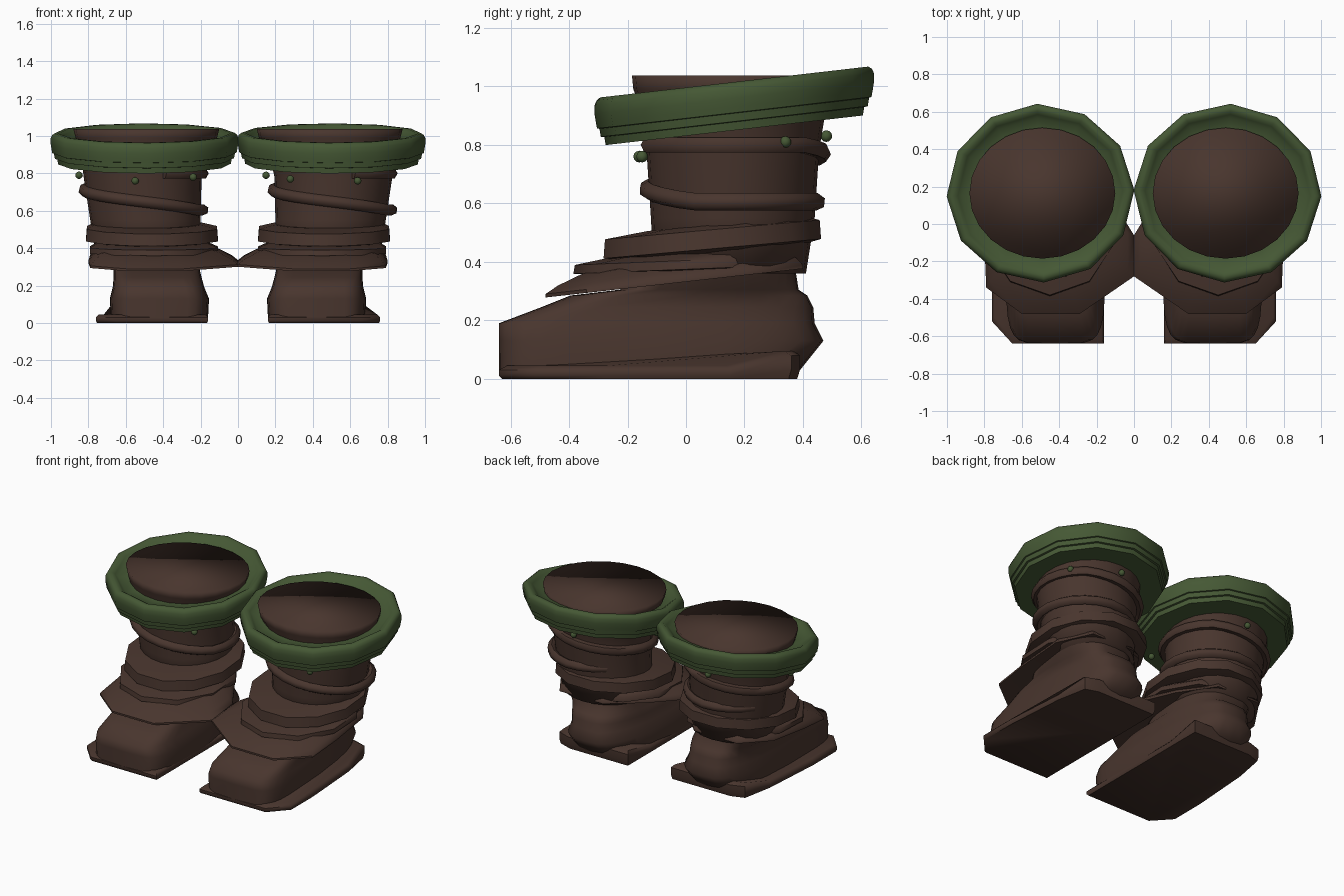
import bpy, bmesh, math
from mathutils import Vector

cube = bpy.data.objects.get("Cube")
if cube:
    bpy.data.objects.remove(cube, do_unlink=True)


def material(name, colour):
    m = bpy.data.materials.new(name)
    m.use_nodes = True
    m.diffuse_color = (*colour, 1)
    m.node_tree.nodes["Principled BSDF"].inputs["Base Color"].default_value = (*colour, 1)
    return m


BROWN = material("brown leather", (0.066, 0.036, 0.027))
GREEN = material("green cloth", (0.060, 0.098, 0.035))


def finish(obj, mat, angle):
    obj.data.materials.append(mat)
    bpy.ops.object.select_all(action='DESELECT')
    obj.select_set(True)
    bpy.context.view_layer.objects.active = obj
    bpy.ops.object.shade_smooth_by_angle(angle=math.radians(angle))


def mesh_object(name, bm, mat, angle):
    bmesh.ops.recalc_face_normals(bm, faces=bm.faces)
    me = bpy.data.meshes.new(name)
    bm.to_mesh(me)
    bm.free()
    obj = bpy.data.objects.new(name, me)
    bpy.context.collection.objects.link(obj)
    finish(obj, mat, angle)


def bridge(bm, rings):
    for a, b in zip(rings, rings[1:]):
        for i in range(len(a)):
            j = (i + 1) % len(a)
            bm.faces.new((a[i], a[j], b[j], b[i]))
    bm.faces.new(rings[0])
    bm.faces.new(rings[-1])


def loft(name, side, mat, rings, n=20, phase=0.0, slope=0.0, powers=(1, 1), taper=0.0, angle=40):
    """Stack of rings (centre x, centre y, radius x, radius y, z), tilted along y.
    powers square off the front and back halves; taper narrows the back."""
    bm = bmesh.new()
    loops = []
    for cx, cy, rx, ry, z in rings:
        loop = []
        for k in range(n):
            a = math.radians(phase) + math.tau * k / n
            c, s = math.cos(a), math.sin(a)
            power = powers[0] if s < 0 else powers[1]
            x = cx + rx * math.copysign(abs(c) ** power, c)
            y = cy + ry * math.copysign(abs(s) ** power, s)
            if s > 0:
                x += (0.5 - x) * taper * s
            loop.append(bm.verts.new((side * x, y, z + slope * (y - cy))))
        loops.append(loop)
    bridge(bm, loops)
    mesh_object(name, bm, mat, angle)


def outline_loft(name, side, outline, centre, steps, height, angle):
    """Layers of one outline, each drawn in towards a centre; height gives its z."""
    bm = bmesh.new()
    loops = []
    for inset, level in steps:
        points = [Vector(p).lerp(Vector(centre), inset) for p in outline]
        loops.append([bm.verts.new((side * p.x, p.y, height(p.y, level))) for p in points])
    bridge(bm, loops)
    mesh_object(name, bm, BROWN, angle)


def cord(name, cx):
    """Cord wound one and a half turns down the shaft, its end tucked in."""
    cu = bpy.data.curves.new(name, 'CURVE')
    cu.dimensions = '3D'
    cu.bevel_depth = 0.03
    cu.bevel_resolution = 1
    cu.use_fill_caps = True
    sp = cu.splines.new('POLY')
    count = 40
    sp.points.add(count)
    for i, p in enumerate(sp.points):
        deg = -70 + 600 * i / count
        a = math.radians(deg)
        z = .80 if deg < 50 else max(.605, .80 - .2 * (deg - 50) / 290)
        grow = 1.05 if deg < 150 else 1
        tuck = .07 * max(0, (deg - 440) / 90)
        p.co = (cx + (.32 - tuck) * math.cos(a), .16 + (.292 * grow - tuck) * math.sin(a), z, 1)
    tmp = bpy.data.objects.new(name, cu)
    bpy.context.collection.objects.link(tmp)
    bpy.context.view_layer.update()
    me = bpy.data.meshes.new_from_object(tmp.evaluated_get(bpy.context.evaluated_depsgraph_get()))
    bpy.data.objects.remove(tmp, do_unlink=True)
    obj = bpy.data.objects.new(name, me)
    bpy.context.collection.objects.link(obj)
    finish(obj, BROWN, 60)


def stud(name, pos):
    bm = bmesh.new()
    bmesh.ops.create_uvsphere(bm, u_segments=8, v_segments=6, radius=.02)
    bmesh.ops.translate(bm, verts=bm.verts, vec=Vector(pos))
    mesh_object(name, bm, GREEN, 60)


SOLE = [(.16, -.64), (.65, -.64), (.76, -.52), (.76, -.28), (.73, .15), (.69, .36),
        (.6, .39), (.16, .39), (.16, .15)]
SKIRT = [(.29, -.48), (.6, -.48), (.79, -.34), (.8, -.1), (.79, .2), (.66, .4),
         (.34, .4), (.16, .2), (0, -.06), (0, -.28)]

for side, label in ((1, "left"), (-1, "right")):
    # Foot and sole, whose rim lifts at the heel
    outline_loft(label + "_sole", side, SOLE, (.45, -.1), [(.02, 0), (0, .012), (0, .03), (.05, .045)],
                 lambda y, level: level + (.05 * min(1, level / .03) if y > .25 else 0), 50)
    loft(label + "_foot", side, BROWN, [
        (.42, -.125, .26, .515, .03), (.42, -.085, .265, .555, .13), (.425, -.1, .245, .54, .19),
        (.43, -.03, .235, .465, .245), (.435, .01, .23, .405, .285), (.45, .08, .23, .305, .305),
        (.48, .125, .24, .245, .40)], n=28, powers=(.36, .6), taper=.2, angle=70)
    # Shaft, softly shaded over its flat top
    loft(label + "_shaft", side, BROWN, [
        (.48, .15, .28, .26, .36), (.495, .16, .295, .28, .55), (.51, .16, .315, .295, .78),
        (.505, .165, .335, .31, .90), (.49, .165, .378, .345, .99), (.49, .165, .39, .35, 1.038)],
        n=24, angle=110)
    # Flared skirt over the foot
    outline_loft(label + "_skirt", side, SKIRT, (.48, .12),
                 [(.45, .02), (0, 0), (0, .012), (.07, .036), (.2, .065), (.36, .085), (.5, .09)],
                 lambda y, level: .332 + .112 * y + level, 50)
    # Two loose folds above the skirt
    loft(label + "_lower_fold", side, BROWN, [
        (.46, .08, .28, .28, .37), (.45, .01, .36, .395, .375), (.45, .01, .36, .39, .405),
        (.46, .08, .30, .30, .435)], n=10, phase=18, slope=.04, angle=50)
    loft(label + "_upper_fold", side, BROWN, [
        (.47, .11, .28, .28, .43), (.46, .09, .365, .385, .445), (.46, .09, .36, .38, .51),
        (.48, .14, .30, .28, .53)], n=12, phase=15, slope=.09, angle=50)
    # Layered cuff with stepped bands and a rounded rim
    profile = [(.65, .85), (.92, .85), (.93, .878), (.955, .88), (.965, .908), (.982, .91),
               (.99, .93), (1, .96), (1, .99), (.985, 1.006), (.96, 1.015), (.92, 1.015),
               (.88, 1.002), (.84, .985), (.7, .98)]
    loft(label + "_cuff", side, GREEN, [(.5, .165, .502 * r, .478 * r, z) for r, z in profile],
         n=12, phase=88, slope=.115, angle=42)
    cord(label + "_cord", .505 * side)
    stud(label + "_back_stud", (.5 * side, .48, .83))

# Small studs below the cuffs
for i, p in enumerate([(.15, .1, .79), (.28, -.13, .77), (.64, -.15, .76), (.79, .34, .81),
                       (-.85, .1, .79), (-.55, -.16, .76), (-.24, -.12, .78)]):
    stud("cuff_stud_%d" % (i + 1), p)
